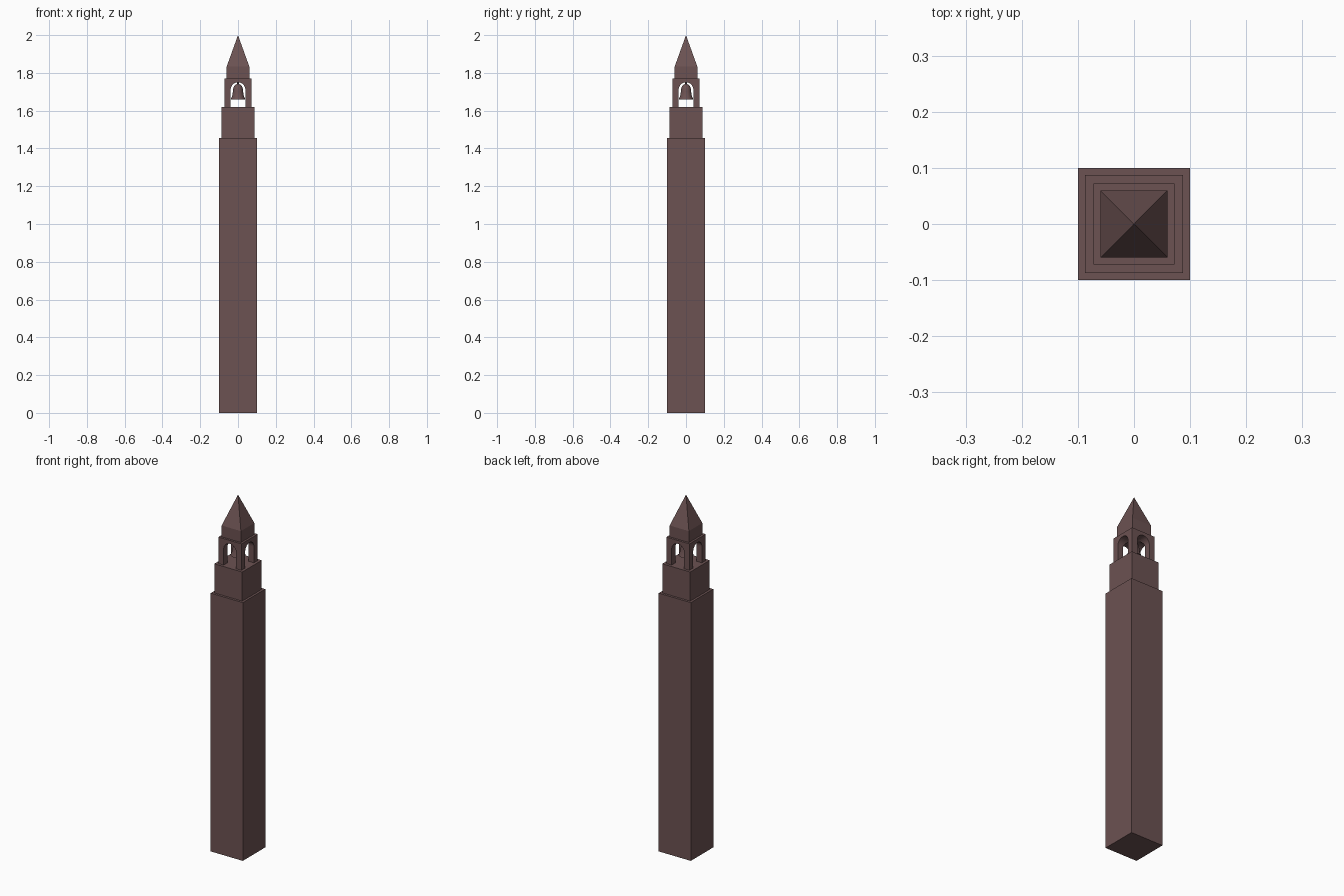
import bpy, bmesh, math
from mathutils import Matrix

if "Cube" in bpy.data.objects:
    bpy.data.objects.remove(bpy.data.objects["Cube"])

stone = bpy.data.materials.new("brown_stone")
stone.diffuse_color = (0.15, 0.085, 0.085, 1)
stone.use_nodes = True
stone.node_tree.nodes["Principled BSDF"].inputs["Base Color"].default_value = stone.diffuse_color


def add_object(name, bm):
    bmesh.ops.recalc_face_normals(bm, faces=bm.faces)
    mesh = bpy.data.meshes.new(name)
    bm.to_mesh(mesh)
    bm.free()
    mesh.materials.append(stone)
    obj = bpy.data.objects.new(name, mesh)
    bpy.context.collection.objects.link(obj)
    return obj


def block(name, half, z0, z1):
    bm = bmesh.new()
    m = Matrix.Translation((0, 0, (z0 + z1) / 2)) @ Matrix.Diagonal((2 * half, 2 * half, z1 - z0, 1))
    bmesh.ops.create_cube(bm, size=1, matrix=m)
    return add_object(name, bm)


def activate(obj):
    bpy.ops.object.select_all(action='DESELECT')
    obj.select_set(True)
    bpy.context.view_layer.objects.active = obj


def lathe(name, profile, steps=32):
    bm = bmesh.new()
    verts = [bm.verts.new((r, 0, z)) for r, z in profile]
    edges = [bm.edges.new(p) for p in zip(verts, verts[1:])]
    bmesh.ops.spin(bm, geom=verts + edges, cent=(0, 0, 0), axis=(0, 0, 1),
                   angle=2 * math.pi, steps=steps)
    bmesh.ops.remove_doubles(bm, verts=bm.verts, dist=1e-5)
    obj = add_object(name, bm)
    activate(obj)
    bpy.ops.object.shade_smooth()
    bpy.ops.object.shade_smooth_by_angle(angle=math.radians(40))
    return obj


def arch_cutter(name, turn, r=0.039, spring=1.711, bottom=1.58):
    bm = bmesh.new()
    outline = [(r, bottom)]
    outline += [(r * math.cos(math.pi * i / 16), spring + r * math.sin(math.pi * i / 16)) for i in range(17)]
    outline += [(-r, bottom)]
    face = bm.faces.new([bm.verts.new((x, -0.15, z)) for x, z in outline])
    out = bmesh.ops.extrude_face_region(bm, geom=[face])["geom"]
    bmesh.ops.translate(bm, vec=(0, 0.3, 0), verts=[v for v in out if isinstance(v, bmesh.types.BMVert)])
    bmesh.ops.rotate(bm, cent=(0, 0, 0), matrix=Matrix.Rotation(turn, 3, 'Z'), verts=bm.verts)
    obj = add_object(name, bm)
    obj.hide_render = True
    return obj


# Stepped tower
block("shaft", 0.1, 0, 1.456)
block("upper_stage", 0.087, 1.456, 1.62)

# Open belfry: arched passages cut through both ways
belfry = block("belfry", 0.072, 1.62, 1.769)
for i in range(2):
    cutter = arch_cutter(f"arch_cutter_{i}", i * math.pi / 2)
    mod = belfry.modifiers.new("arch", 'BOOLEAN')
    mod.operation = 'DIFFERENCE'
    mod.solver = 'EXACT'
    mod.object = cutter
    activate(belfry)
    bpy.ops.object.modifier_apply(modifier=mod.name)
    bpy.data.objects.remove(cutter)

# Spire with its square base
block("spire_base", 0.06, 1.769, 1.833)
bm = bmesh.new()
bmesh.ops.create_cone(bm, cap_ends=True, segments=4, radius1=0.06 * math.sqrt(2), radius2=0, depth=0.167,
                      matrix=Matrix.Translation((0, 0, 1.9165)) @ Matrix.Rotation(math.pi / 4, 4, 'Z'))
add_object("spire", bm)

# Hollow bell and its hanger
lathe("bell", [(0, 1.742), (0.012, 1.739), (0.020, 1.731), (0.025, 1.718), (0.027, 1.70),
               (0.030, 1.682), (0.038, 1.66), (0.034, 1.66), (0.026, 1.682), (0.023, 1.70),
               (0.020, 1.718), (0.012, 1.732), (0, 1.735)])
lathe("bell_hanger", [(0, 1.738), (0.004, 1.738), (0.004, 1.758), (0, 1.758)], 12)
